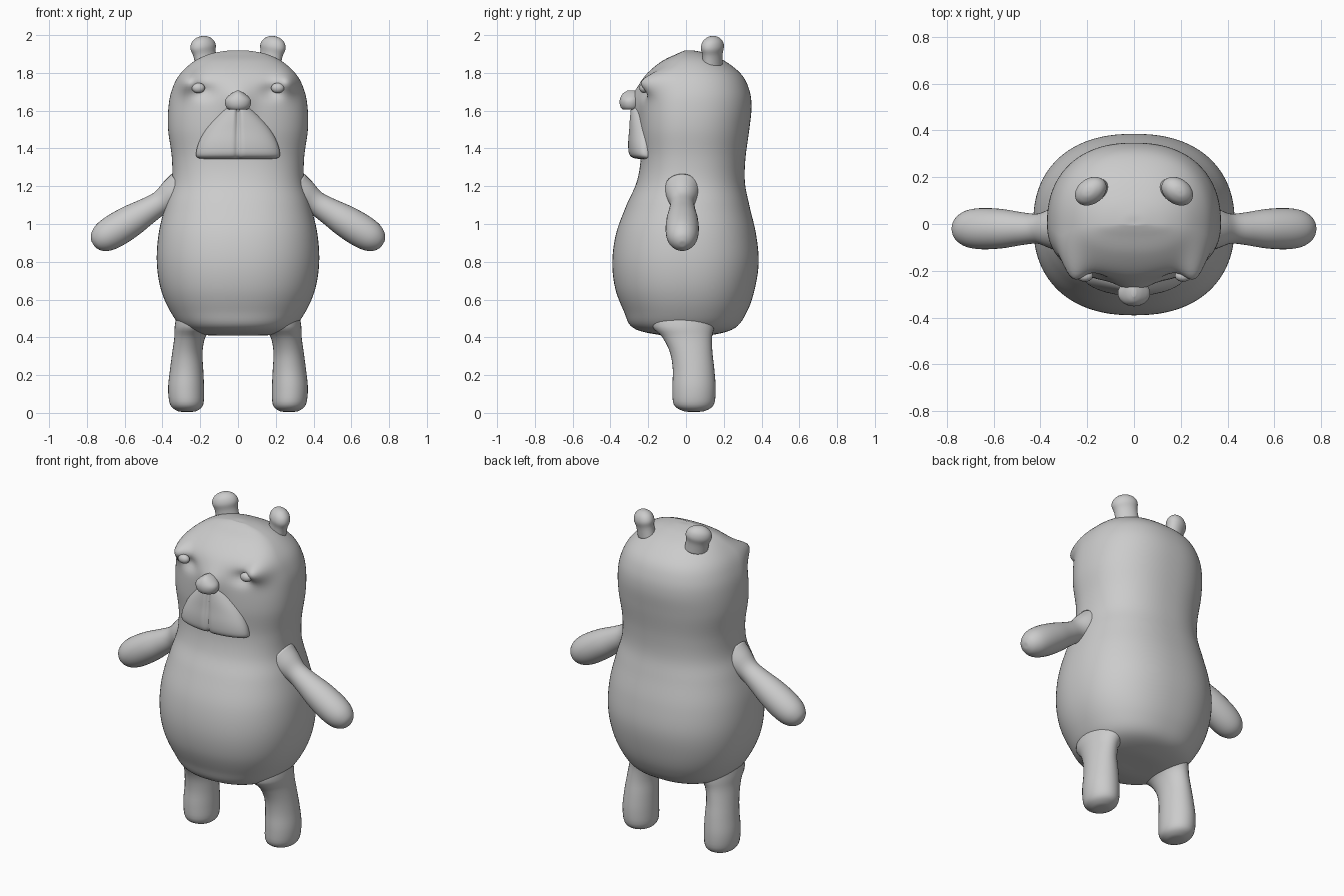
import bpy, bmesh, math
from mathutils import Matrix, Vector

cube = bpy.data.objects.get("Cube")
if cube:
    bpy.data.objects.remove(cube)

grey = bpy.data.materials.new("soft_grey")
grey.use_nodes = True
COLOR = (0.6, 0.6, 0.6, 1)
grey.diffuse_color = COLOR
grey.node_tree.nodes["Principled BSDF"].inputs["Base Color"].default_value = COLOR


def spline(stations, steps):
    """Smooth a list of stations with a Catmull-Rom curve."""
    pts = [Vector(s) for s in stations]
    pts = [pts[0]] + pts + [pts[-1]]
    out = []
    for a, b, c, d in zip(pts, pts[1:], pts[2:], pts[3:]):
        for i in range(steps):
            t = i / steps
            out.append(0.5 * (2 * b + (c - a) * t + (2 * a - 5 * b + 4 * c - d) * t * t
                              + (3 * b - a * 1 - 3 * c + d) * t ** 3))
    return out + [pts[-1]]


def loft(name, stations, segments=32, steps=4, power=2.0, matrix=None, side=1, shape=None):
    """Stations are (z, centre x, half width, front y, back y)."""
    bm = bmesh.new()
    rings = []
    for z, cx, w, front, back in spline(stations, steps):
        mid = (front + back) / 2 if power == 2 else 0.03 * (front + back)
        ring = []
        for i in range(segments):
            a = 2 * math.pi * i / segments
            c, s = math.cos(a), math.sin(a)
            x = math.copysign(abs(c) ** (2 / power), c) * w
            y = math.copysign(abs(s) ** (2 / power), s)
            y = mid + y * ((back - mid) if s > 0 else (mid - front))
            p = Vector((cx + x, y, z))
            if shape:
                p = shape(p)
            if matrix:
                p = matrix @ p
            p.x *= side
            ring.append(bm.verts.new(p))
        rings.append(ring)
    for lo, hi in zip(rings, rings[1:]):
        for i in range(segments):
            j = (i + 1) % segments
            bm.faces.new((lo[i], lo[j], hi[j], hi[i]))
    bm.faces.new(rings[0][::-1])
    bm.faces.new(rings[-1])
    bmesh.ops.recalc_face_normals(bm, faces=bm.faces)
    mesh = bpy.data.meshes.new(name)
    bm.to_mesh(mesh)
    bm.free()
    mesh.shade_smooth()
    mesh.materials.append(grey)
    obj = bpy.data.objects.new(name, mesh)
    bpy.context.collection.objects.link(obj)
    return obj


def bump(x, z, cx, cz, sx, sz):
    return math.exp(-((x - cx) / sx) ** 2 - ((z - cz) / sz) ** 2)


def sculpt_face(p):
    """Raise brows and snout bridge, sink the eye sockets."""
    if p.y < 0:
        ax = abs(p.x)
        p.y -= 0.075 * bump(ax, p.z, 0.265, 1.755, 0.06, 0.06)
        p.y += 0.03 * bump(ax, p.z, 0.18, 1.70, 0.06, 0.04)
        p.y -= 0.04 * bump(ax, p.z, 0, 1.64, 0.07, 0.09)
    return p


# Body and head in one pear-shaped loft
loft("body", [
    (0.41, 0, 0.02, -0.02, 0.02), (0.413, 0, 0.18, -0.14, 0.14),
    (0.45, 0, 0.29, -0.28, 0.26), (0.54, 0, 0.36, -0.33, 0.325),
    (0.66, 0, 0.41, -0.375, 0.365), (0.80, 0, 0.43, -0.39, 0.385),
    (0.95, 0, 0.42, -0.37, 0.37), (1.10, 0, 0.385, -0.315, 0.335),
    (1.22, 0, 0.352, -0.262, 0.312), (1.35, 0, 0.35, -0.24, 0.315),
    (1.50, 0, 0.37, -0.25, 0.335), (1.62, 0, 0.368, -0.25, 0.347),
    (1.71, 0, 0.35, -0.245, 0.335), (1.79, 0, 0.31, -0.21, 0.295),
    (1.86, 0, 0.235, -0.13, 0.21), (1.90, 0, 0.15, -0.05, 0.12),
    (1.917, 0, 0.06, -0.01, 0.05), (1.918, 0, 0.01, 0, 0.01)],
    segments=96, steps=6, power=2.3, shape=sculpt_face)


# Bell-shaped muzzle with a centre groove
def split_muzzle(p):
    if p.y < -0.2:
        p.y += 0.018 * math.exp(-(p.x / 0.012) ** 2)
    return p


loft("muzzle", [
    (1.345, 0, 0.19, -0.255, -0.13), (1.352, 0, 0.215, -0.285, -0.13),
    (1.375, 0, 0.222, -0.303, -0.13), (1.43, 0, 0.208, -0.307, -0.13),
    (1.50, 0, 0.172, -0.302, -0.13), (1.57, 0, 0.115, -0.298, -0.14),
    (1.63, 0, 0.05, -0.29, -0.18), (1.65, 0, 0.01, -0.26, -0.22)],
    segments=96, shape=split_muzzle)

# Nose
loft("nose", [
    (1.605, 0, 0.02, -0.32, -0.28), (1.608, 0, 0.052, -0.338, -0.25),
    (1.63, 0, 0.067, -0.35, -0.24), (1.66, 0, 0.066, -0.35, -0.24),
    (1.69, 0, 0.036, -0.335, -0.24), (1.706, 0, 0.008, -0.31, -0.27)])

# Paired parts
for label, side in (("left", 1), ("right", -1)):
    loft(label + "_leg", [
        (0.005, 0.27, 0.02, 0.02, 0.06), (0.012, 0.27, 0.055, -0.02, 0.105),
        (0.045, 0.272, 0.088, -0.065, 0.148), (0.13, 0.275, 0.095, -0.072, 0.157),
        (0.23, 0.272, 0.088, -0.07, 0.15), (0.32, 0.268, 0.08, -0.085, 0.14),
        (0.40, 0.255, 0.082, -0.125, 0.138), (0.46, 0.235, 0.10, -0.18, 0.15),
        (0.54, 0.22, 0.10, -0.18, 0.15)], side=side)

    # Arm runs along its own z axis, from shoulder to paw
    axis = Vector((0.44, 0, -0.27))
    place = Matrix.Translation((0.30, -0.02, 1.18)) @ axis.to_track_quat("Z", "Y").to_matrix().to_4x4()
    arm = [(0, 0.10), (0.06, 0.085), (0.13, 0.064), (0.21, 0.070), (0.31, 0.084),
           (0.41, 0.088), (0.48, 0.079), (0.525, 0.055), (0.545, 0.025), (0.548, 0.005)]
    loft(label + "_arm", [(z, 0, r, -r, r) for z, r in arm], matrix=place, side=side)

    # Ears lean outward and turn toward the front
    place = (Matrix.Translation((0.165, 0.14, 1.84)) @ Matrix.Rotation(0.2, 4, "Y")
             @ Matrix.Rotation(-0.6, 4, "Z"))
    ear = [(0, 0.062), (0.06, 0.062), (0.10, 0.07), (0.132, 0.058), (0.152, 0.03), (0.157, 0.004)]
    loft(label + "_ear", [(z, 0, r * 1.05, -r * 0.78, r * 0.78) for z, r in ear],
         matrix=place, side=side)

    # Eyes sit in the sockets as small flattened balls
    eye = [(0.027 * math.cos(k * math.pi / 8), 0.035 * math.sin(k * math.pi / 8)) for k in range(9)]
    loft(label + "_eye", [(1.72 - z, 0.21, r, -0.222 - r * 0.7, -0.222 + r * 0.7) for z, r in eye],
         segments=20, steps=2, side=side)
